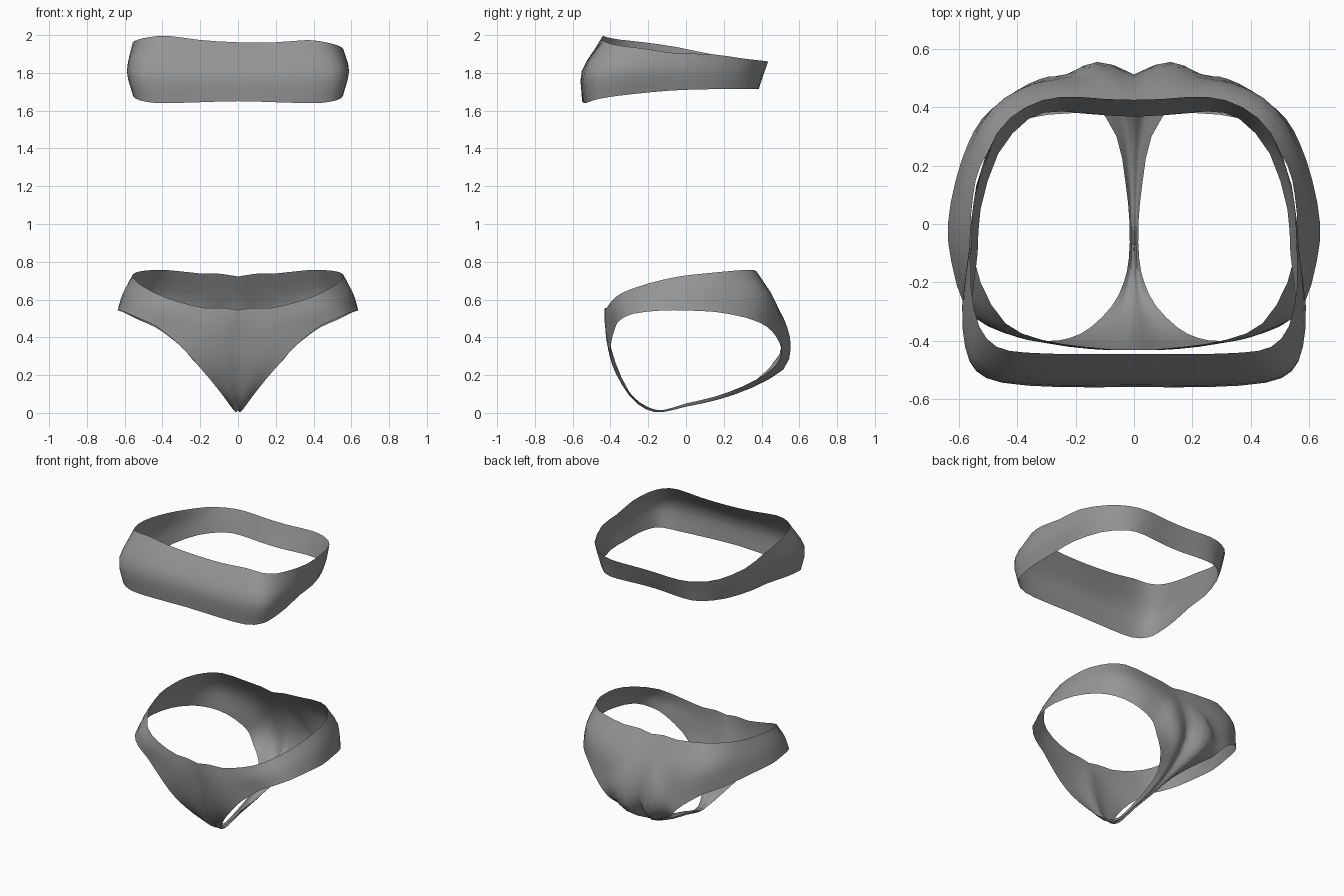
import bpy, bmesh, math
from mathutils import Vector

if "Cube" in bpy.data.objects:
    bpy.data.objects.remove(bpy.data.objects["Cube"])

fabric = bpy.data.materials.new("grey_fabric")
fabric.diffuse_color = (0.3, 0.3, 0.3, 1)
fabric.use_nodes = True
fabric.node_tree.nodes["Principled BSDF"].inputs["Base Color"].default_value = fabric.diffuse_color


def smooth_path(pts, steps, closed):
    """Catmull-Rom curve through the points."""
    n = len(pts)

    def at(i):
        if closed:
            return pts[i % n]
        if i < 0:
            return pts[0] * 2 - pts[1]
        if i >= n:
            return pts[-1] * 2 - pts[-2]
        return pts[i]

    out = []
    for i in range(n if closed else n - 1):
        a, b, c, d = at(i - 1), at(i), at(i + 1), at(i + 2)
        for s in range(steps):
            t = s / steps
            out.append(0.5 * (2 * b + (c - a) * t + (2 * a - 5 * b + 4 * c - d) * t * t
                              + (3 * b - a - 3 * c + d) * t ** 3))
    if not closed:
        out.append(pts[-1].copy())
    return out


def cloth(name, rings, mirror):
    """Skin closed rings, listed from the top edge to the bottom edge."""
    rings = [smooth_path(r, 2, True) for r in rings]
    columns = [smooth_path(list(c), 3, False) for c in zip(*rings)]
    bm = bmesh.new()
    grid = [[bm.verts.new((max(0, p.x) if mirror else p.x, p.y, p.z)) for p in c]
            for c in columns]
    for i, a in enumerate(grid):
        b = grid[(i + 1) % len(grid)]
        for j in range(len(a) - 1):
            bm.faces.new((a[j], a[j + 1], b[j + 1], b[j]))
    mesh = bpy.data.meshes.new(name)
    bm.to_mesh(mesh)
    bm.free()
    mesh.materials.append(fabric)
    ob = bpy.data.objects.new(name, mesh)
    bpy.context.collection.objects.link(ob)
    if mirror:
        m = ob.modifiers.new("mirror", 'MIRROR')
        m.use_clip = True
        m.merge_threshold = 0.002
    bpy.context.view_layer.objects.active = ob
    ob.select_set(True)
    bpy.ops.object.shade_smooth_by_angle(angle=math.radians(60))
    ob.select_set(False)


def vecs(pts):
    return [Vector(p) for p in pts]


def both_sides(half):
    """Close a half ring that runs from front centre to back centre."""
    half = vecs(half)
    return half + [Vector((-p.x, p.y, p.z)) for p in reversed(half[1:-1])]


# Chest band: top edge, middle and bottom edge
band_top = both_sides([
    (0, -.445, 1.962), (.2, -.445, 1.968), (.37, -.44, 1.985), (.47, -.42, 1.975),
    (.53, -.35, 1.96), (.557, -.22, 1.945), (.555, -.05, 1.92), (.54, .13, 1.9),
    (.47, .31, 1.875), (.37, .4, 1.865), (.25, .435, 1.86), (.1, .428, 1.857), (0, .425, 1.857)])
band_middle = both_sides([
    (0, -.55, 1.81), (.25, -.552, 1.81), (.45, -.538, 1.81), (.54, -.5, 1.81),
    (.578, -.42, 1.81), (.588, -.28, 1.81), (.565, -.1, 1.81), (.55, .05, 1.81),
    (.49, .25, 1.8), (.37, .375, 1.79), (.25, .41, 1.79), (.1, .4, 1.785), (0, .398, 1.785)])
band_bottom = both_sides([
    (0, -.55, 1.65), (.25, -.545, 1.643), (.43, -.53, 1.64), (.52, -.49, 1.655),
    (.55, -.42, 1.67), (.555, -.28, 1.688), (.535, -.1, 1.705), (.525, .05, 1.712),
    (.465, .24, 1.715), (.36, .36, 1.715), (.25, .385, 1.715), (.1, .372, 1.715), (0, .368, 1.715)])
for p in band_top:  # the left front edge sits a little higher
    if p.y < 0:
        p.z -= 0.03 * p.x
cloth("chest_band", [band_top, band_middle, band_bottom], False)

# Briefs, right half: waist edge then centre seam
outer = vecs([
    (0, -.432, .545), (.17, -.42, .555), (.32, -.395, .59), (.44, -.34, .635),
    (.525, -.2, .685), (.558, -.04, .722), (.55, .1, .738), (.525, .2, .748),
    (.46, .3, .756), (.37, .36, .756), (.2, .38, .738), (0, .37, .722),
    (0, .45, .6), (0, .505, .45), (0, .495, .31), (0, .36, .165),
    (0, .17, .075), (0, 0, .04), (0, -.12, .015), (0, -.21, .028),
    (0, -.3, .11), (0, -.375, .27), (0, -.41, .41)])
# Leg opening, point for point beside the outer edge
leg = vecs([
    (.3, -.4, .35), (.42, -.375, .45), (.5, -.35, .49), (.58, -.28, .525),
    (.625, -.13, .542), (.637, 0, .542), (.61, .15, .535), (.57, .27, .515),
    (.52, .36, .49), (.44, .43, .455), (.36, .48, .4), (.29, .505, .34),
    (.255, .5, .3), (.22, .48, .26), (.14, .42, .205), (.06, .3, .14),
    (.03, .15, .085), (.015, 0, .05), (.018, -.12, .015), (.035, -.2, .03),
    (.075, -.28, .085), (.15, -.355, .18), (.22, -.39, .26)])
# Middle line bulges outward, most at the back
middle = []
for a, b in zip(outer, leg):
    p = (a + b) / 2
    bulge = min(0.065, 0.012 + 0.3 * max(0, p.y - 0.28))
    middle.append(p + (p - Vector((0, .05, .45))).normalized() * bulge)
cloth("briefs", [outer, middle, leg], True)
